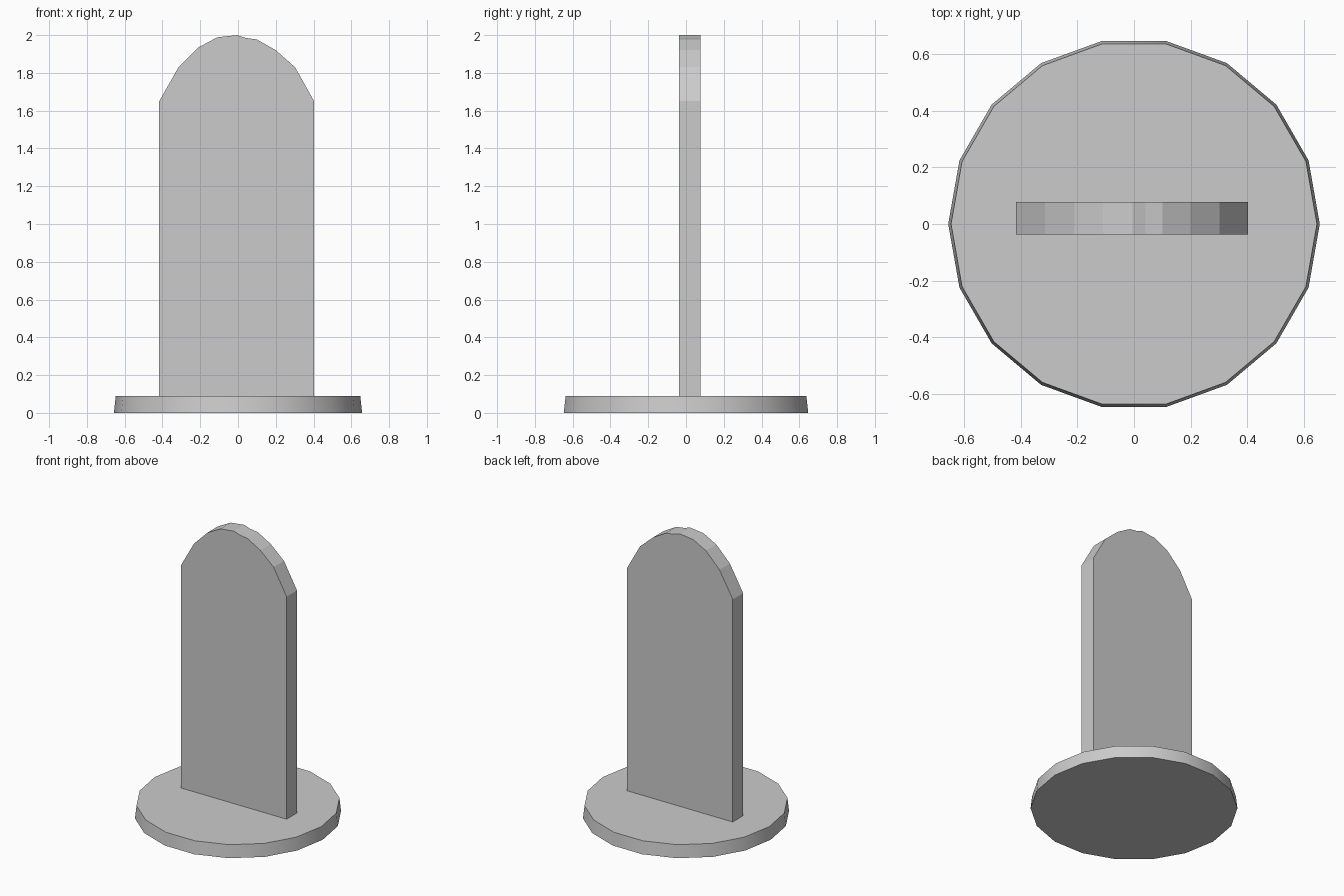
import bpy, bmesh, math

cube = bpy.data.objects.get("Cube")
if cube:
    bpy.data.objects.remove(cube, do_unlink=True)

# Single grey material
grey = bpy.data.materials.new("plain_grey")
grey.use_nodes = True
color = (0.6, 0.6, 0.6, 1)
grey.diffuse_color = color
grey.node_tree.nodes["Principled BSDF"].inputs["Base Color"].default_value = color


def add_object(name, bm):
    bmesh.ops.recalc_face_normals(bm, faces=bm.faces)
    mesh = bpy.data.meshes.new(name)
    bm.to_mesh(mesh)
    bm.free()
    mesh.materials.append(grey)
    obj = bpy.data.objects.new(name, mesh)
    bpy.context.collection.objects.link(obj)
    return obj


# Round base: slightly tapered disc with smooth sides
SIDES, HEIGHT = 18, 0.09
bm = bmesh.new()
rings = []
for radius, z in ((0.657, 0), (0.647, HEIGHT)):
    angles = [math.tau * i / SIDES for i in range(SIDES)]
    rings.append([bm.verts.new((radius * math.cos(a), radius * math.sin(a), z)) for a in angles])
    bm.faces.new(rings[-1])
for i in range(SIDES):
    j = (i + 1) % SIDES
    side = bm.faces.new((rings[0][i], rings[0][j], rings[1][j], rings[1][i]))
    side.smooth = True
base = add_object("round_base", bm)
for obj in bpy.context.selected_objects:
    obj.select_set(False)
base.select_set(True)
bpy.context.view_layer.objects.active = base
bpy.ops.object.shade_smooth_by_angle(angle=math.radians(30))

# Upright slab: arched outline extruded through its thickness
FRONT, BACK = -0.037, 0.078
outline = [(-0.417, HEIGHT), (-0.417, 1.65), (-0.315, 1.83), (-0.21, 1.935),
           (-0.11, 1.988), (-0.005, 2.0), (0.04, 1.985), (0.1, 1.977),
           (0.2, 1.92), (0.302, 1.83), (0.403, 1.65), (0.403, HEIGHT)]
bm = bmesh.new()
face = bm.faces.new([bm.verts.new((x, FRONT, z)) for x, z in outline])
extruded = bmesh.ops.extrude_face_region(bm, geom=[face], use_keep_orig=True)
moved = [e for e in extruded["geom"] if isinstance(e, bmesh.types.BMVert)]
bmesh.ops.translate(bm, verts=moved, vec=(0, BACK - FRONT, 0))
add_object("arched_slab", bm)
